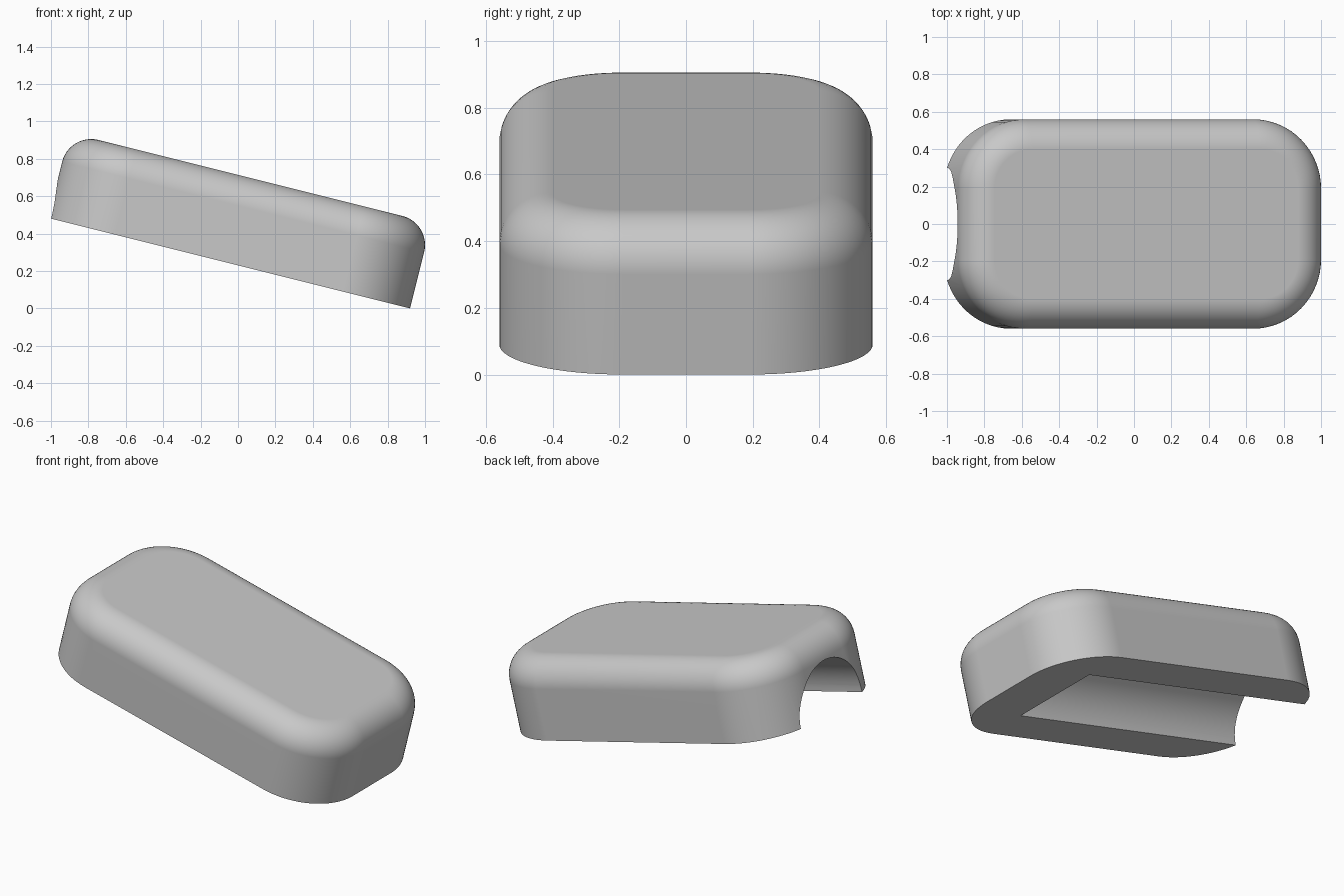
import bpy, bmesh, math
from mathutils import Matrix

LENGTH, HALF_WIDTH, HEIGHT = 1.995, 0.56, 0.47
CORNER, FILLET = 0.37, 0.16
CHANNEL_RADIUS, END_WALL = 0.3, 0.35
TILT = math.atan(0.25)

cube = bpy.data.objects.get("Cube")
if cube:
    bpy.data.objects.remove(cube, do_unlink=True)

grey = bpy.data.materials.new("plain grey")
grey.use_nodes = True
colour = (0.58, 0.58, 0.58, 1)
grey.diffuse_color = colour
grey.node_tree.nodes["Principled BSDF"].inputs["Base Color"].default_value = colour


def add_object(name, bm):
    bmesh.ops.recalc_face_normals(bm, faces=bm.faces)
    mesh = bpy.data.meshes.new(name)
    bm.to_mesh(mesh)
    bm.free()
    mesh.materials.append(grey)
    obj = bpy.data.objects.new(name, mesh)
    bpy.context.collection.objects.link(obj)
    return obj


def rounded_outline(x_min, x_max, half, radius, steps=16):
    """Plan outline of a rectangle with quarter-round corners."""
    centres = [(x_max - radius, half - radius), (x_min + radius, half - radius),
               (x_min + radius, radius - half), (x_max - radius, radius - half)]
    points = []
    for quarter, (cx, cy) in enumerate(centres):
        for i in range(steps + 1):
            a = (quarter + i / steps) * math.pi / 2
            points.append((cx + radius * math.cos(a), cy + radius * math.sin(a), 0))
    return points


# Shell body: extruded rounded plan with a filleted top rim
bm = bmesh.new()
base = bm.faces.new([bm.verts.new(p) for p in rounded_outline(-LENGTH, 0, HALF_WIDTH, CORNER)])
lid = bmesh.ops.extrude_face_region(bm, geom=[base], use_keep_orig=True)["geom"]
bmesh.ops.translate(bm, vec=(0, 0, HEIGHT),
                    verts=[v for v in lid if isinstance(v, bmesh.types.BMVert)])
bmesh.ops.recalc_face_normals(bm, faces=bm.faces)
rim = [e for e in bm.edges if all(v.co.z > HEIGHT / 2 for v in e.verts)]
bmesh.ops.bevel(bm, geom=rim, offset=FILLET, offset_type='OFFSET', segments=12,
                profile=0.5, affect='EDGES', clamp_overlap=False)
body = add_object("body", bm)

# Round channel cut into the underside, open at the raised end
bm = bmesh.new()
depth = LENGTH - END_WALL + 0.5
centre = Matrix.Translation((-END_WALL - depth / 2, 0, 0))
bmesh.ops.create_cone(bm, cap_ends=True, segments=96, radius1=CHANNEL_RADIUS,
                      radius2=CHANNEL_RADIUS, depth=depth,
                      matrix=centre @ Matrix.Rotation(math.pi / 2, 4, 'Y'))
cutter = add_object("channel_cutter", bm)
cutter.hide_render = True

cut = body.modifiers.new("channel", 'BOOLEAN')
cut.operation = 'DIFFERENCE'
cut.solver = 'EXACT'
cut.object = cutter
bpy.ops.object.select_all(action='DESELECT')
body.select_set(True)
bpy.context.view_layer.objects.active = body
bpy.ops.object.modifier_apply(modifier=cut.name)
bpy.data.objects.remove(cutter, do_unlink=True)

# Tilt the body onto its low end and shade it
body.data.transform(Matrix.Translation((0.92, 0, 0)) @ Matrix.Rotation(TILT, 4, 'Y'))
bpy.ops.object.shade_smooth_by_angle(angle=math.radians(30))
weighted = body.modifiers.new("flat_faces", 'WEIGHTED_NORMAL')
weighted.keep_sharp = True
